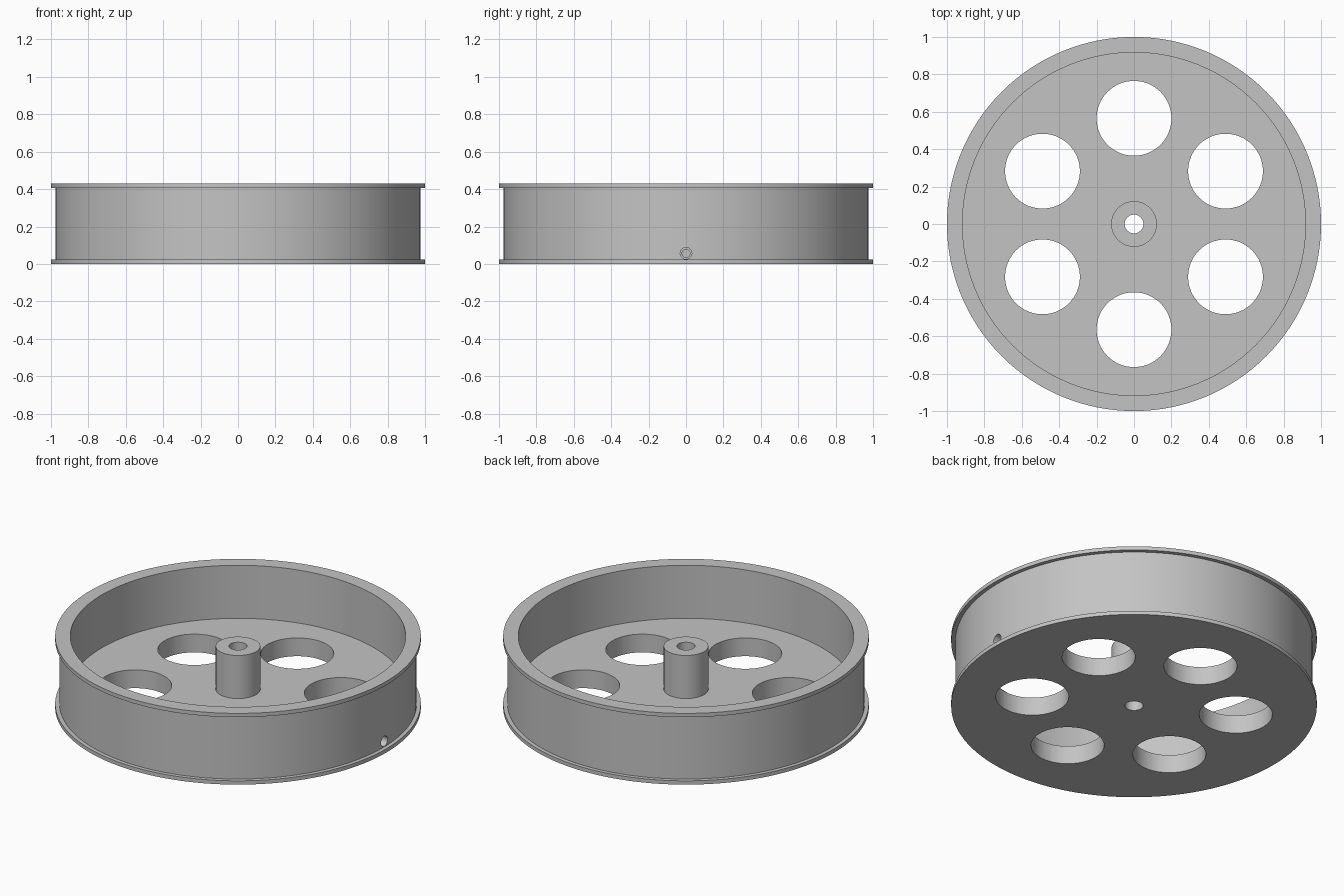
import bpy, bmesh
from math import cos, sin, pi, radians
from mathutils import Matrix

if "Cube" in bpy.data.objects:
    bpy.data.objects.remove(bpy.data.objects["Cube"], do_unlink=True)

HEIGHT, FLANGE, FLOOR, HUB_TOP = 0.43, 0.023, 0.11, 0.37
R_FLANGE, R_BARREL, R_INNER, R_HUB, R_BORE = 1.0, 0.977, 0.917, 0.122, 0.05

# Single grey metal
grey = bpy.data.materials.new("grey_metal")
grey.use_nodes = True
colour = (0.55, 0.55, 0.55, 1)
grey.diffuse_color = colour
grey.node_tree.nodes["Principled BSDF"].inputs["Base Color"].default_value = colour


def add_object(name, bm):
    bmesh.ops.recalc_face_normals(bm, faces=bm.faces)
    mesh = bpy.data.meshes.new(name)
    bm.to_mesh(mesh)
    bm.free()
    mesh.materials.append(grey)
    obj = bpy.data.objects.new(name, mesh)
    bpy.context.collection.objects.link(obj)
    return obj


def lathe(name, profile, steps=128):
    """Revolve a closed (radius, z) profile around the z axis."""
    bm = bmesh.new()
    rings = []
    for i in range(steps):
        a = 2 * pi * i / steps
        rings.append([bm.verts.new((r * cos(a), r * sin(a), z)) for r, z in profile])
    for i, ring in enumerate(rings):
        following = rings[(i + 1) % steps]
        for j in range(len(profile)):
            k = (j + 1) % len(profile)
            bm.faces.new((ring[j], following[j], following[k], ring[k]))
    return add_object(name, bm)


def cylinder_cutter(name, radius, depth, matrix, sides):
    bm = bmesh.new()
    bmesh.ops.create_cone(bm, cap_ends=True, segments=sides, radius1=radius,
                          radius2=radius, depth=depth, matrix=matrix)
    obj = add_object(name, bm)
    obj.hide_render = True
    return obj


# Wheel body: flanged rim, floor plate and bored hub in one profile
wheel = lathe("wheel", [
    (R_BORE, 0), (R_FLANGE, 0), (R_FLANGE, FLANGE), (R_BARREL, FLANGE),
    (R_BARREL, HEIGHT - FLANGE), (R_FLANGE, HEIGHT - FLANGE),
    (R_FLANGE, HEIGHT), (R_INNER, HEIGHT), (R_INNER, FLOOR),
    (R_HUB, FLOOR), (R_HUB, HUB_TOP), (R_BORE, HUB_TOP)])

# Six lightening holes through the floor
cutters = []
for i in range(6):
    a = radians(30 + 60 * i)
    place = Matrix.Translation((0.565 * cos(a), 0.565 * sin(a), FLOOR / 2))
    cutters.append(cylinder_cutter("lightening_hole_cutter", 0.2, 0.2, place, 64))

# Stepped radial screw hole from the left side of the rim to the bore
for radius, start in ((0.031, 0.4), (0.021, 0.01)):
    length = 1.05 - start
    place = Matrix.Translation((start + length / 2, 0, 0.057)) @ Matrix.Rotation(pi / 2, 4, "Y")
    cutters.append(cylinder_cutter("screw_hole_cutter", radius, length, place, 32))

# Cut the holes and drop the cutters
bpy.context.view_layer.objects.active = wheel
for cutter in cutters:
    mod = wheel.modifiers.new("cut", "BOOLEAN")
    mod.operation, mod.solver, mod.object = "DIFFERENCE", "EXACT", cutter
    bpy.ops.object.modifier_apply(modifier=mod.name)
    bpy.data.objects.remove(cutter, do_unlink=True)

# Smooth round walls, crisp edges
bpy.ops.object.select_all(action="DESELECT")
wheel.select_set(True)
bpy.ops.object.shade_smooth_by_angle(angle=radians(30))
